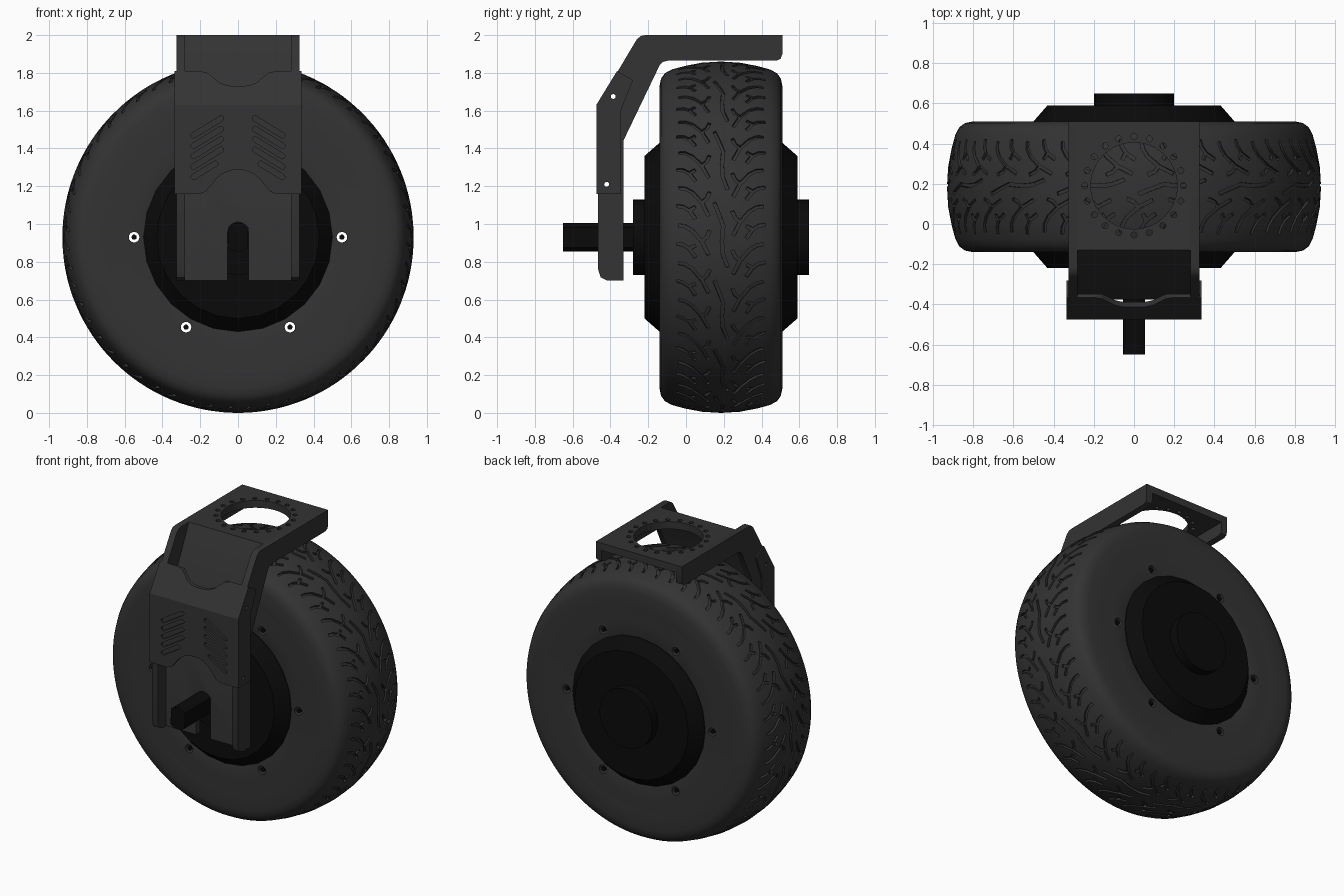
import bpy, bmesh
from math import sin, cos, pi, radians, hypot

if "Cube" in bpy.data.objects:
    bpy.data.objects.remove(bpy.data.objects["Cube"])

CY, CZ, R = 0.185, 0.93, 0.93      # wheel centre and radius


def material(name, v):
    m = bpy.data.materials.new(name)
    m.diffuse_color = (v, v, v, 1)
    m.use_nodes = True
    m.node_tree.nodes["Principled BSDF"].inputs["Base Color"].default_value = m.diffuse_color
    return m


RUBBER, METAL, BLACK = material("rubber", 0.033), material("metal", 0.033), material("black", 0.003)


def add_prism(bm, pts, axis, a, b):
    """Extrude a 2D outline along an axis from a to b."""
    put = {"x": lambda p, t: (t, p[0], p[1]),
           "y": lambda p, t: (p[0], t, p[1]),
           "z": lambda p, t: (p[0], p[1], t)}[axis]
    lo = [bm.verts.new(put(p, a)) for p in pts]
    hi = [bm.verts.new(put(p, b)) for p in pts]
    bm.faces.new(lo)
    bm.faces.new(hi[::-1])
    for i in range(len(pts)):
        j = (i + 1) % len(pts)
        bm.faces.new((lo[i], hi[i], hi[j], lo[j]))


def finish(name, bm, mat=None):
    bmesh.ops.recalc_face_normals(bm, faces=bm.faces)
    me = bpy.data.meshes.new(name)
    bm.to_mesh(me)
    bm.free()
    ob = bpy.data.objects.new(name, me)
    bpy.context.collection.objects.link(ob)
    if mat:
        me.materials.append(mat)
    return ob


def prisms(name, jobs, mat=None):
    bm = bmesh.new()
    for job in jobs:
        add_prism(bm, *job)
    return finish(name, bm, mat)


def circle(cx, cy, r, n=16):
    return [(cx + r * cos(2 * pi * i / n), cy + r * sin(2 * pi * i / n)) for i in range(n)]


def capsule(x0, z0, x1, z1, r):
    d = hypot(x1 - x0, z1 - z0)
    ux, uz = (x1 - x0) / d * r, (z1 - z0) / d * r
    out = []
    for cx, cz, s in ((x0, z0, -1), (x1, z1, 1)):
        for k in range(7):
            t = radians(-90 + 30 * k)
            out.append((cx + s * (ux * cos(t) - uz * sin(t)), cz + s * (uz * cos(t) + ux * sin(t))))
    return out


def cut(ob, cutter):
    mod = ob.modifiers.new("cut", "BOOLEAN")
    mod.operation, mod.solver, mod.object = "DIFFERENCE", "MANIFOLD", cutter
    bpy.ops.object.select_all(action="DESELECT")
    bpy.context.view_layer.objects.active = ob
    ob.select_set(True)
    bpy.ops.object.modifier_apply(modifier=mod.name)
    bpy.data.objects.remove(cutter)


def smooth(ob, deg=30):
    bpy.ops.object.select_all(action="DESELECT")
    bpy.context.view_layer.objects.active = ob
    ob.select_set(True)
    bpy.ops.object.shade_smooth_by_angle(angle=radians(deg))


def lathe(name, profile, n, mat, closed):
    """Spin (y offset, radius) points around the wheel axis."""
    bm = bmesh.new()
    rings = [[bm.verts.new((r * cos(2 * pi * k / n), CY + y, CZ + r * sin(2 * pi * k / n)))
              for k in range(n)] for y, r in profile]
    for i in range(len(rings) if closed else len(rings) - 1):
        a, b = rings[i], rings[(i + 1) % len(rings)]
        for k in range(n):
            m = (k + 1) % n
            bm.faces.new((a[k], a[m], b[m], b[k]))
    if not closed:
        bm.faces.new(rings[0])
        bm.faces.new(rings[-1])
    return finish(name, bm, mat)


# tire body
half = [(-.30, .45), (-.322, .50), (-.318, .60), (-.325, .70), (-.325, .80), (-.317, .84),
        (-.297, .868), (-.26, .888), (-.19, .907), (-.10, .924)]
tire = lathe("tire", half + [(0, R)] + [(-y, r) for y, r in half[::-1]], 128, RUBBER, True)


# tread grooves: swept strips cut into the tread
def groove(bm, path, u0, side, w=.009, depth=.016):
    pts = [(u0 + u, v * side) for v, u in path]
    rows = []
    for i, (u, v) in enumerate(pts):
        p, q = pts[max(i - 1, 0)], pts[min(i + 1, len(pts) - 1)]
        d = hypot(q[0] - p[0], q[1] - p[1])
        nu, nv = -(q[1] - p[1]) / d * w, (q[0] - p[0]) / d * w
        row = []
        for s, top in ((1, 0), (-1, 0), (-1, 1), (1, 1)):
            t, y = (u + s * nu) / R, v + s * nv
            r = .96 if top else R - .63 * y * y - depth
            row.append(bm.verts.new((r * cos(t), CY + y, CZ + r * sin(t))))
        rows.append(row)
    bm.faces.new(rows[0])
    bm.faces.new(rows[-1][::-1])
    for a, b in zip(rows, rows[1:]):
        for k in range(4):
            bm.faces.new((a[k], a[(k + 1) % 4], b[(k + 1) % 4], b[k]))


LONG = [(-.225, .065), (-.19, .06), (-.15, .035), (-.10, -.025), (-.065, -.095)]
SHORT = [(-.235, -.035), (-.20, -.042), (-.165, -.065), (-.135, -.11)]
CENTRE = [(-.035, .185), (-.01, .12), (.012, .06), (.005, -.02), (.01, -.09), (.035, -.16)]
BRANCH = [(-.10, -.02), (-.075, .0), (-.06, .035)]
FORK = [(-.165, -.06), (-.135, -.045)]
N = 28
pitch = 2 * pi * R / N
main, extra = bmesh.new(), bmesh.new()
for i in range(N):
    for side in (1, -1):
        u = (i + (.5 if side < 0 else 0)) * pitch
        groove(main, LONG, u, side)
        groove(main, SHORT, u, side)
        groove(extra, BRANCH, u, side)
        groove(extra, FORK, u, side)
    if i % 2 == 0:
        groove(main, CENTRE, i * pitch, 1)
cut(tire, finish("groove_cutter", main))
cut(tire, finish("branch_cutter", extra))

# rim bolt holes and the pins inside them
spots = [(.55 * cos(k * pi / 3), CZ + .55 * sin(k * pi / 3)) for k in range(6)]
cut(tire, prisms("hole_cutter", [(circle(x, z, .028), "y", -.4, .8) for x, z in spots]))
smooth(tire)
smooth(prisms("rim_pins", [(circle(x, z, .014, 10), "y", -.13, .50) for x, z in spots], BLACK))

# hub motor with stepped caps
hub = lathe("hub_motor", [(-.465, .2), (-.405, .2), (-.405, .43), (-.325, .5), (.325, .5),
                          (.405, .43), (.405, .2), (.465, .2)], 24, BLACK, False)
smooth(hub)

# axle: round bar with two flats
arc = [radians(a) for a in range(43, 138, 10)]
half_axle = [(max(-.055, min(.055, .075 * cos(t))), .075 * sin(t)) for t in arc]
axle = prisms("axle", [([(x, CZ + z) for x, z in half_axle] + [(-x, CZ - z) for x, z in half_axle],
                        "y", -.65, -.2)], BLACK)
smooth(axle)

# fork: recessed web running into the top mounting plate
web = [(.51, 2), (-.13, 2), (-.375, 1.49), (-.375, .70), (-.33, .70), (-.33, 1.444),
       (-.087, 1.95), (.51, 1.95)]
fork_web = prisms("fork_web", [(web, "x", -.283, .283)], METAL)
slot = [(-.055, .6)] + [(-.055 * cos(radians(a)), .955 + .055 * sin(radians(a)))
                        for a in range(0, 181, 15)] + [(.055, .6)]
cut(fork_web, prisms("slot_cutter", [(slot, "y", -.5, -.25)]))
ring = [(.245 * cos(2 * pi * k / 20), .19 + .245 * sin(2 * pi * k / 20)) for k in range(20)]
cut(fork_web, prisms("mount_cutter", [(circle(0, .19, .215, 48), "z", 1.8, 2.1)] +
                     [(circle(x, y, .015, 12), "z", 1.8, 2.1) for x, y in ring]))
smooth(fork_web)

# fork side flanges
edge = [(-.465, .76), (-.452, .717), (-.415, .70), (-.33, .70), (-.33, 1.444), (-.14, 1.84),
        (-.123, 1.858), (-.095, 1.865), (.48, 1.865), (.502, 1.876), (.51, 1.90), (.51, 2),
        (-.215, 2), (-.24, 1.995), (-.26, 1.978), (-.465, 1.635)]
SCREWS = [(-.385, 1.675), (-.42, 1.21)]
flanges = prisms("fork_flanges", [(edge, "x", -.325, -.28), (edge, "x", .28, .325)], METAL)
cut(flanges, prisms("screw_cutter", [(circle(y, z, .013), "x", -.5, .5) for y, z in SCREWS]))
smooth(flanges)

# cover: folded front plate and two cheeks
fold = [(-.475, 1.16), (-.475, 1.63), (-.365, 1.81), (-.347, 1.80), (-.453, 1.623), (-.453, 1.16)]
cover = prisms("fork_cover", [(fold, "x", -.326, .326)], METAL)
cheek = [(-.475, 1.16), (-.475, 1.63), (-.365, 1.81), (-.28, 1.762), (-.345, 1.60), (-.345, 1.16)]
cheeks = prisms("cover_cheeks", [(cheek, "x", s * .324, s * .335) for s in (1, -1)], METAL)
cut(cheeks, prisms("screw_cutter", [(circle(y, z, .013), "x", -.5, .5) for y, z in SCREWS]))


def symmetric(pts):
    return pts + [(-x, z) for x, z in pts[::-1]]


# wavy cut-outs at the cover's two ends
low = symmetric([(.20, 1.1), (.20, 1.16), (.17, 1.172), (.11, 1.245), (.075, 1.27), (.03, 1.285)])
high = symmetric([(.20, 1.9), (.20, 1.81), (.16, 1.80), (.10, 1.75), (.065, 1.735), (.03, 1.73)])
cut(cover, prisms("end_cutter", [(low, "y", -.6, -.3), (high, "y", -.6, -.2)]))

# slanted recesses on the cover
louvres = []
for s in (1, -1):
    for k in range(5):
        z = 1.295 + .055 * k
        inner = .09 if k else .12
        louvres.append((capsule(s * inner, z + (.16 - inner) * .62, s * .235, z - .046, .014),
                        "y", -.6, -.462))
cut(cover, prisms("louvre_cutter", louvres))
smooth(cover, 20)
